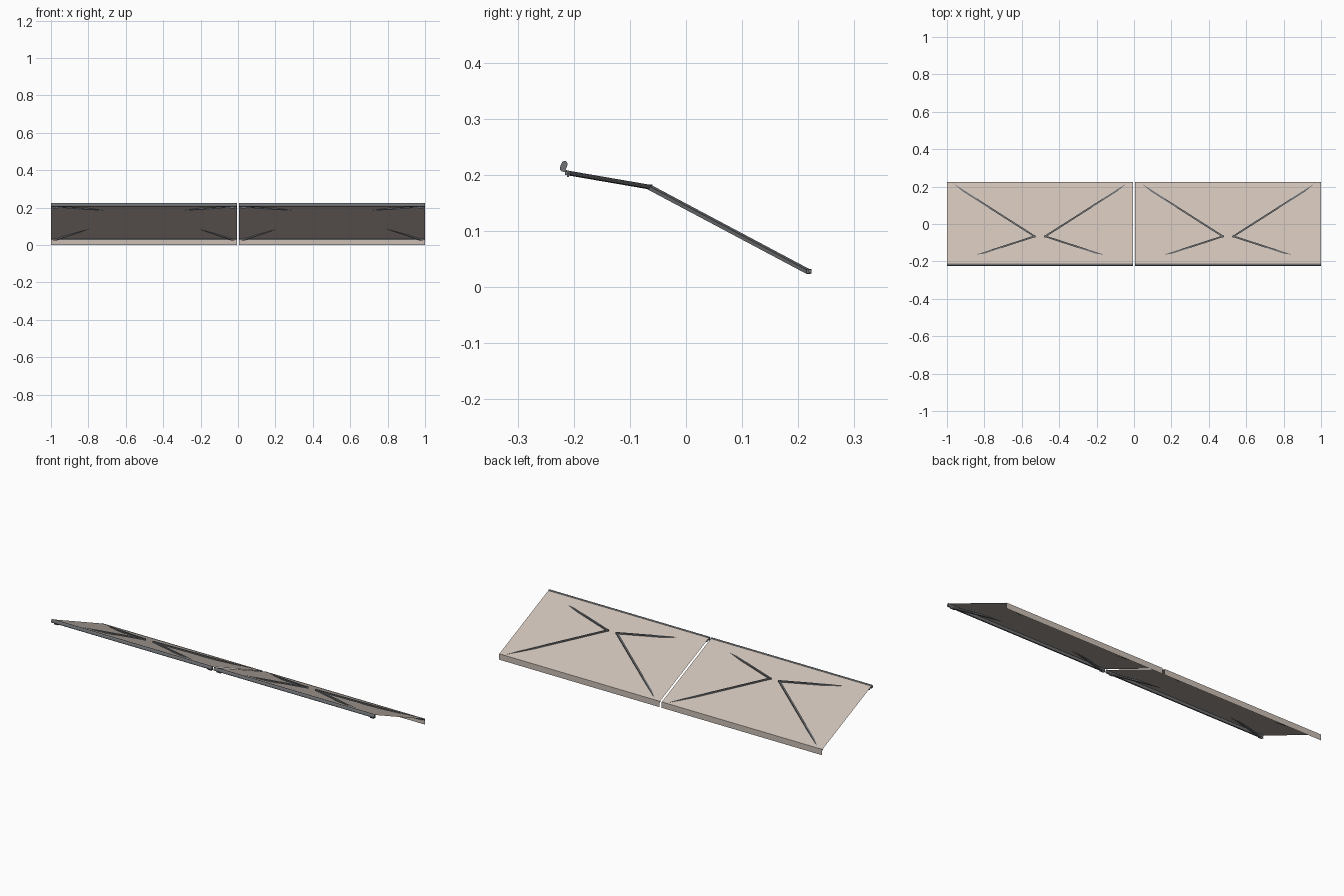
import bpy, bmesh, math
from mathutils import Vector, Matrix

if "Cube" in bpy.data.objects:
    bpy.data.objects.remove(bpy.data.objects["Cube"])


def material(name, rgb):
    m = bpy.data.materials.new(name)
    m.diffuse_color = (*rgb, 1)
    m.use_nodes = True
    m.node_tree.nodes["Principled BSDF"].inputs["Base Color"].default_value = m.diffuse_color
    return m


FABRIC = material("tan_fabric", (0.60, 0.52, 0.46))
METAL = material("dark_metal", (0.16, 0.17, 0.18))


def finish(bm, name, mat, smooth=False):
    bmesh.ops.recalc_face_normals(bm, faces=bm.faces)
    me = bpy.data.meshes.new(name)
    bm.to_mesh(me)
    bm.free()
    me.materials.append(mat)
    ob = bpy.data.objects.new(name, me)
    bpy.context.collection.objects.link(ob)
    if smooth:
        bpy.context.view_layer.objects.active = ob
        ob.select_set(True)
        bpy.ops.object.shade_smooth_by_angle(angle=math.radians(40))
        ob.select_set(False)
    return ob


def sheet(name, profile, x0, x1):
    """Open y-z profile swept along x as a thin cloth."""
    bm = bmesh.new()
    rows = [[bm.verts.new((x, y, z)) for y, z in profile] for x in (x0, x1)]
    for i in range(len(profile) - 1):
        bm.faces.new((rows[0][i], rows[0][i + 1], rows[1][i + 1], rows[1][i]))
    return finish(bm, name, FABRIC)


def extrusion(name, profile, x0, x1, smooth=False):
    """Closed y-z profile made solid along x."""
    bm = bmesh.new()
    f = bm.faces.new([bm.verts.new((x0, y, z)) for y, z in profile])
    r = bmesh.ops.extrude_face_region(bm, geom=[f])
    for v in r["geom"]:
        if isinstance(v, bmesh.types.BMVert):
            v.co.x = x1
    return finish(bm, name, METAL, smooth)


def rect(y, z, w, h):
    return [(y - w/2, z - h/2), (y + w/2, z - h/2), (y + w/2, z + h/2), (y - w/2, z + h/2)]


def bar(name, a, b, w, h):
    """Rectangular arm section between two points."""
    a, b = Vector(a), Vector(b)
    d = (b - a).normalized()
    side = Vector((0, 0, 1)).cross(d).normalized()
    up = d.cross(side)
    rot = Matrix((d, side, up)).transposed().to_4x4()
    bm = bmesh.new()
    bmesh.ops.create_cube(bm, size=1)
    bm.transform(Matrix.Translation((a + b) / 2) @ rot @ Matrix.Diagonal(((b - a).length, w, h, 1)))
    return finish(bm, name, METAL)


def pin(name, p, r, h):
    bm = bmesh.new()
    bmesh.ops.create_cone(bm, cap_ends=True, segments=12, radius1=r, radius2=r, depth=h,
                          matrix=Matrix.Translation(p))
    return finish(bm, name, METAL, True)


# tilted capsule section of the roller housing
capsule = []
for k in range(14):
    top = k < 7
    t = math.radians(-18 + (k if top else k - 1) * 30)
    cy, cz = (-0.2165, 0.2195) if top else (-0.2195, 0.2115)
    capsule.append((cy + 0.0055 * math.cos(t), cz + 0.0055 * math.sin(t)))

for c, tag in ((-0.5, "left"), (0.5, "right")):
    x0, x1 = (-1, -0.006) if c < 0 else (0.006, 1)
    m = (x0 + x1) / 2
    # sloping canopy cloth and hanging valance
    sheet(f"canopy_{tag}", [(-0.2155, 0.222), (0.2235, 0.031)], x0, x1)
    sheet(f"valance_{tag}", [(0.2245, 0.033), (0.2245, 0.0)], x0, x1)
    # roller housing, arm rail and outer bar
    extrusion(f"roller_housing_{tag}", capsule, x0, x1, True)
    extrusion(f"arm_rail_{tag}", rect(-0.215, 0.207, 0.006, 0.004), x0, x1)
    extrusion(f"outer_bar_{tag}", rect(0.221, 0.029, 0.006, 0.005), x0, x1)
    # folding arms, bent at the elbow
    for s in (-1, 1):
        shoulder = (m + s * 0.475, -0.211, 0.2035)
        elbow = (m + s * 0.028, -0.066, 0.1785)
        tip = (m + s * 0.475, 0.219, 0.027)
        bar(f"upper_arm_{tag}", shoulder, elbow, 0.009, 0.007)
        bar(f"forearm_{tag}", elbow, tip, 0.009, 0.007)
        pin(f"elbow_pin_{tag}", elbow, 0.006, 0.008)
        x = shoulder[0]
        extrusion(f"shoulder_bracket_{tag}", rect(-0.2105, 0.202, 0.004, 0.012), x - 0.012, x + 0.012)
        extrusion(f"tip_bracket_{tag}", rect(0.219, 0.028, 0.009, 0.008), x - 0.01, x + 0.01)
